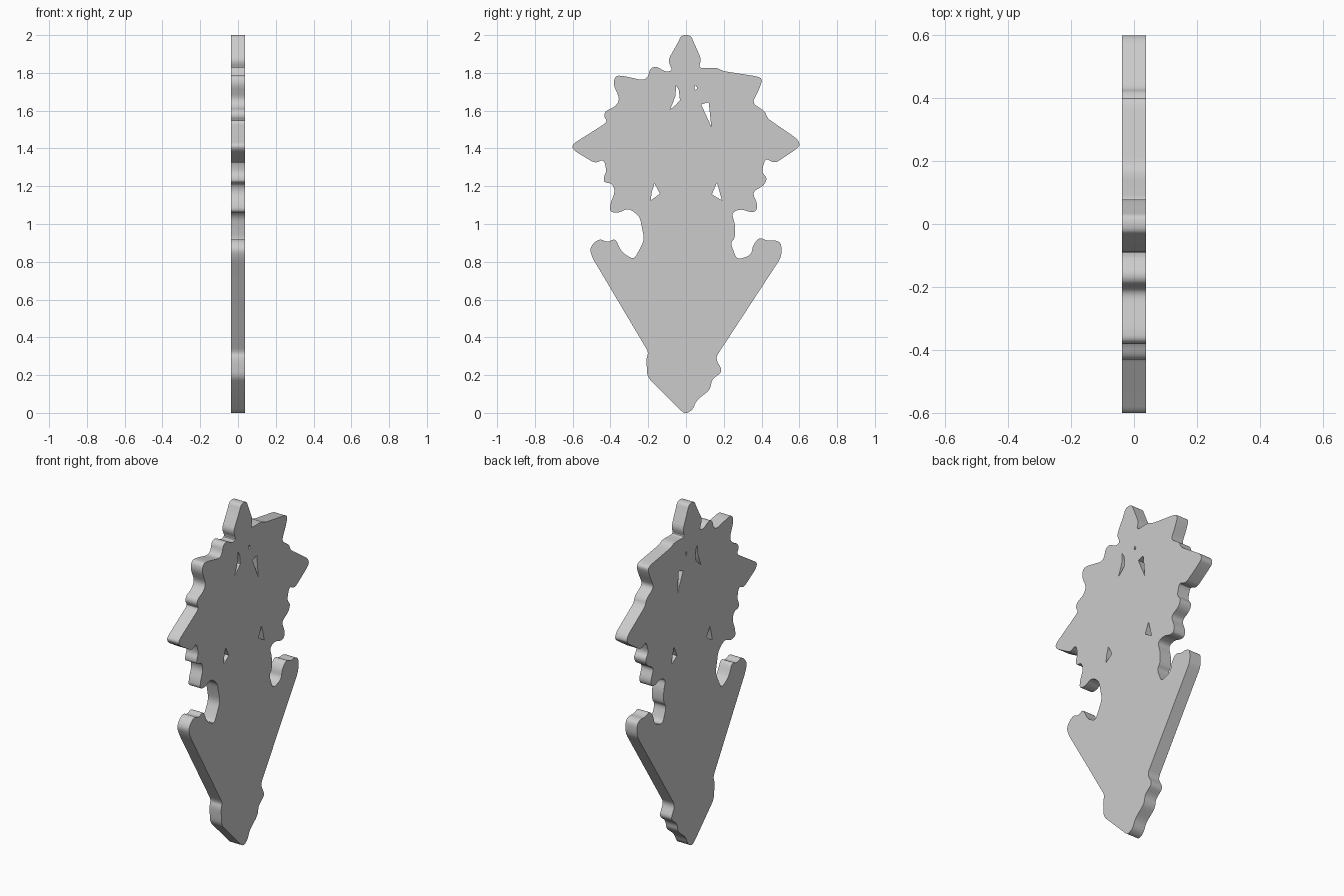
import bpy, math
from mathutils import Vector

HALF = 0.0375   # half thickness of the plate

# right edge of each section, top to bottom (y, z)
tip_right = [(.025, 2.0), (.04, 1.965), (.082, 1.87), (.065, 1.825)]
bloom_right = [(.165, 1.827), (.195, 1.81), (.385, 1.78), (.405, 1.765), (.39, 1.72),
               (.35, 1.64), (.42, 1.595), (.43, 1.56), (.59, 1.45), (.605, 1.415),
               (.575, 1.39), (.47, 1.32), (.42, 1.35), (.40, 1.275), (.43, 1.245),
               (.415, 1.205), (.35, 1.17), (.38, 1.10), (.37, 1.065), (.34, 1.062), (.29, 1.08)]
stem_right = [(.24, 1.06), (.26, 1.0), (.26, .925), (.235, .90), (.27, .81)]
leaf_right = [(.345, .835), (.355, .89), (.39, .93), (.43, .91), (.47, .915),
              (.505, .90), (.505, .825)]
root_right = [(.155, .29), (.195, .22), (.135, .175), (.13, .125), (.055, .065), (.035, .015)]

# left edge, bottom to top
root_left = [(0, -.004), (-.02, .005), (-.205, .19), (-.21, .29), (-.198, .32)]
leaf_left = [(-.495, .82), (-.51, .865), (-.49, .90), (-.455, .922), (-.415, .902), (-.375, .925),
             (-.34, .85), (-.275, .81)]
stem_left = [(-.22, .917), (-.245, 1.04)]
bloom_left = [(-.305, 1.085), (-.36, 1.057), (-.405, 1.065), (-.40, 1.11), (-.375, 1.17),
              (-.39, 1.215), (-.435, 1.22), (-.435, 1.25), (-.42, 1.28), (-.435, 1.345),
              (-.48, 1.32), (-.595, 1.39), (-.605, 1.42), (-.415, 1.54), (-.435, 1.57),
              (-.425, 1.60), (-.375, 1.62), (-.35, 1.66), (-.385, 1.74), (-.375, 1.785),
              (-.335, 1.785), (-.225, 1.76), (-.20, 1.78), (-.19, 1.825), (-.155, 1.835), (-.11, 1.805)]
tip_left = [(-.07, 1.812), (-.097, 1.865), (-.04, 1.965), (-.025, 2.0)]

# pierced openings
holes = [
    [(-.053, 1.735), (-.038, 1.71), (-.032, 1.655), (-.055, 1.63), (-.085, 1.605),
     (-.07, 1.64), (-.055, 1.68)],
    [(.05, 1.735), (.06, 1.72), (.052, 1.708), (.045, 1.72)],
    [(.08, 1.633), (.12, 1.645), (.134, 1.515), (.125, 1.535)],
    [(-.167, 1.215), (-.138, 1.16), (-.187, 1.125), (-.182, 1.165)],
    [(.164, 1.22), (.19, 1.125), (.137, 1.157)],
]


def rounded(points, radius=0.028, steps=4):
    """Replace every corner with a short smooth arc."""
    pts = [Vector(p) for p in points]
    out = []
    for i, p in enumerate(pts):
        a, b = pts[i - 1] - p, pts[(i + 1) % len(pts)] - p
        s = p + a.normalized() * min(radius, a.length * 0.45)
        e = p + b.normalized() * min(radius, b.length * 0.45)
        for k in range(steps + 1):
            t = k / steps
            out.append(s * (1 - t) ** 2 + p * 2 * t * (1 - t) + e * t * t)
    return out


def add_loop(curve, points):
    spline = curve.splines.new('POLY')
    spline.points.add(len(points) - 1)
    for sp, p in zip(spline.points, points):
        sp.co = (p[0], p[1], 0, 1)
    spline.use_cyclic_u = True


# flower plate: filled outline with openings, extruded to both sides
curve = bpy.data.curves.new("flower_plate", 'CURVE')
curve.dimensions = '2D'
curve.fill_mode = 'BOTH'
curve.extrude = HALF
outline = (tip_right + bloom_right + stem_right + leaf_right + root_right +
           root_left + leaf_left + stem_left + bloom_left + tip_left)
add_loop(curve, rounded(outline))
for hole in holes:
    add_loop(curve, hole)

plate = bpy.data.objects.new("flower_plate", curve)
plate.rotation_euler = (math.pi / 2, 0, math.pi / 2)   # stand up facing x
bpy.context.collection.objects.link(plate)
bpy.context.view_layer.objects.active = plate
plate.select_set(True)
bpy.ops.object.convert(target='MESH')
bpy.ops.object.shade_smooth_by_angle(angle=math.radians(30))
